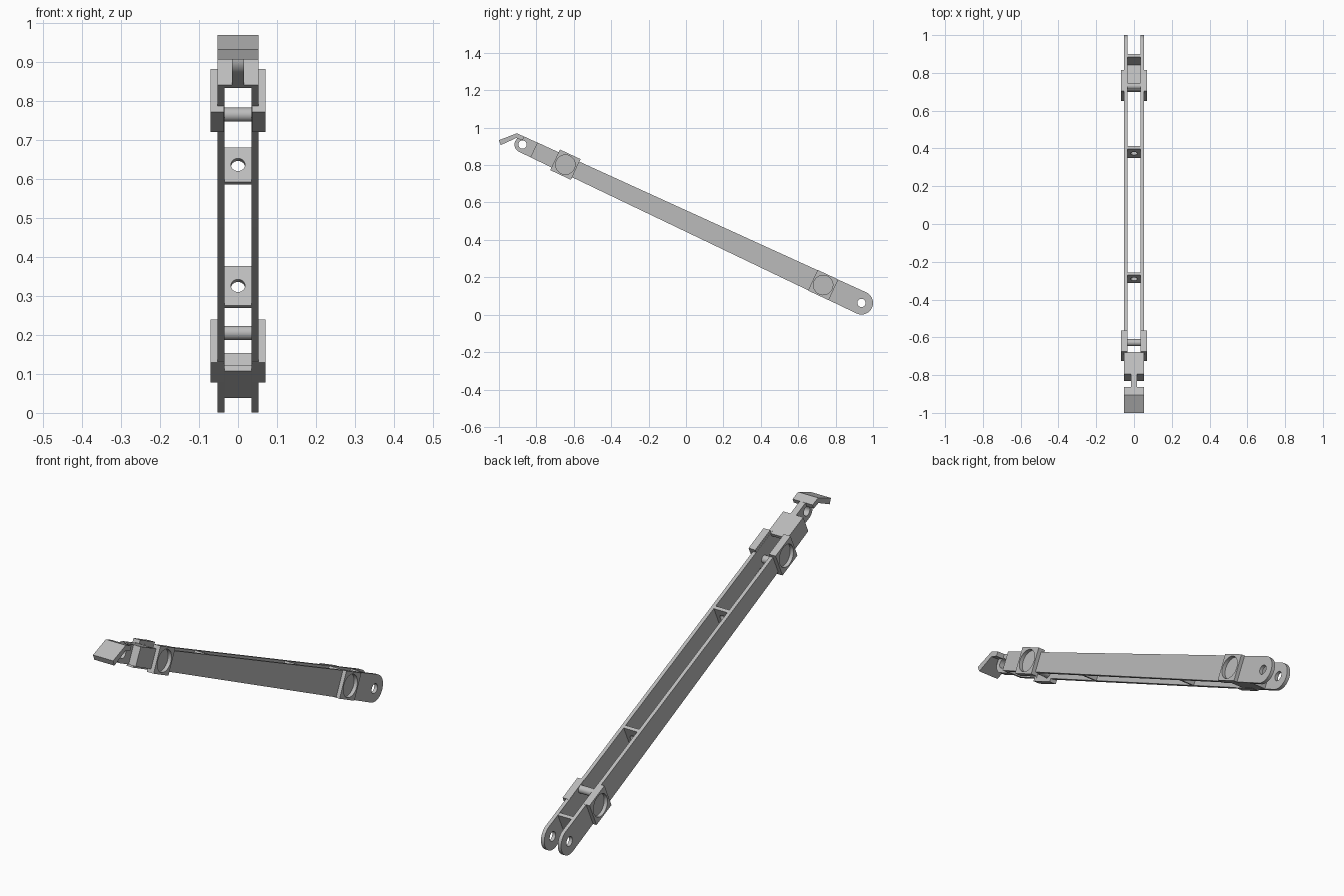
import bpy, bmesh, math

cube = bpy.data.objects.get("Cube")
if cube:
    bpy.data.objects.remove(cube, do_unlink=True)

steel = bpy.data.materials.new("grey_metal")
steel.use_nodes = True
GREY = (0.5, 0.5, 0.5, 1)
steel.diffuse_color = GREY
steel.node_tree.nodes["Principled BSDF"].inputs["Base Color"].default_value = GREY

# The arm slopes up towards the front: u runs along it, v across it
SLOPE = math.radians(25.04)
C, S = math.cos(SLOPE), math.sin(SLOPE)
REAR_Y, REAR_Z = 0.938, 0.063
INNER, OUTER, HUB_X = 0.035, 0.052, 0.07
T = 0.016
FORK_U, TIP_U = 1.932, 2.0


def place(x, u, v):
    return (x, REAR_Y - C * u + S * v, REAR_Z + S * u + C * v)


def half(u):
    """Half depth of the tapering arm."""
    return 0.062 - 0.0095 * u


def arc(u, v, r, a0=0, a1=360, n=32):
    steps = n if a1 - a0 == 360 else n + 1
    angles = [math.radians(a0 + (a1 - a0) * i / n) for i in range(steps)]
    return [(u + r * math.cos(a), v + r * math.sin(a)) for a in angles]


def box(u0, u1, v0, v1):
    return [(u0, v0), (u1, v0), (u1, v1), (u0, v1)]


def finish(name, bm):
    bmesh.ops.recalc_face_normals(bm, faces=bm.faces)
    mesh = bpy.data.meshes.new(name)
    bm.to_mesh(mesh)
    bm.free()
    mesh.materials.append(steel)
    ob = bpy.data.objects.new(name, mesh)
    bpy.context.collection.objects.link(ob)
    bpy.ops.object.select_all(action="DESELECT")
    ob.select_set(True)
    bpy.context.view_layer.objects.active = ob
    bpy.ops.object.shade_smooth_by_angle(angle=math.radians(30))
    return ob


def extrude(name, loops, axis, start, end):
    """Fill an outline (first loop) with holes (the others) and extrude it."""
    bm = bmesh.new()
    edges = []
    for loop in loops:
        verts = [bm.verts.new(axis(a, b, start)) for a, b in loop]
        edges += [bm.edges.new((verts[i - 1], verts[i])) for i in range(len(verts))]
    bmesh.ops.triangle_fill(bm, use_beauty=True, use_dissolve=False, edges=edges)
    ret = bmesh.ops.extrude_face_region(bm, geom=bm.faces[:])
    shift = [e - s for s, e in zip(axis(0, 0, start), axis(0, 0, end))]
    moved = [g for g in ret["geom"] if isinstance(g, bmesh.types.BMVert)]
    bmesh.ops.translate(bm, verts=moved, vec=shift)
    return finish(name, bm)


def side(name, loops, x0, x1):
    """Side profile in (u, v), extruded across the width."""
    return extrude(name, loops, lambda u, v, x: place(x, u, v), x0, x1)


def across(name, loops, u0, u1):
    """Cross-section in (x, v), extruded along the arm."""
    return extrude(name, loops, lambda x, v, u: place(x, u, v), u0, u1)


# Side plates with rounded rear lugs, and square hubs with round recesses
rail = arc(0, 0, half(0), 90, 270, 24) + [(FORK_U, -half(FORK_U)), (FORK_U, half(FORK_U))]
HUB = 0.061
for label, s in (("left", 1), ("right", -1)):
    side(label + "_rail", [rail, arc(0, 0, 0.022)], s * INNER, s * OUTER)
    for end, u in (("rear", 0.226), ("front", 1.747)):
        square = box(u - HUB, u + HUB, -HUB, HUB)
        name = label + "_" + end + "_hub"
        side(name, [square, arc(u, 0, 0.052)], s * OUTER, s * HUB_X)
        side(name + "_backing", [square], s * (INNER + 0.0005), s * (OUTER + 0.0005))

# Pierced webs between the side plates
for name, u in (("rear_web", 0.623), ("front_web", 1.357)):
    h = half(u)
    across(name, [box(-INNER, INNER, -h, h), arc(0, 0, 0.018)], u - T, u)

# Rear bulkhead and floor
across("rear_bulkhead", [box(-INNER, INNER, -0.06, 0.06)], 0.071, 0.087)
side("rear_floor", [box(0.075, 0.235, -0.06, -0.044)], -INNER, INNER)

# Cross pins
for name, u, v in (("rear_pin", 0.249, 0.041), ("front_pin", 1.716, -0.026)):
    side(name, [arc(u, v, 0.018, n=24)], -INNER, INNER)

# Front bulkhead and top cover
h = half(FORK_U)
across("front_bulkhead", [box(-OUTER, OUTER, -h, h)], FORK_U - T, FORK_U + 0.001)
side("front_cover", [box(1.804, FORK_U, h - T, h + 0.0005)], -OUTER, OUTER)

# Narrow tongue with an eye
h = half(TIP_U)
tongue = [(FORK_U, h), (FORK_U, -h)] + arc(TIP_U, 0, h, -90, 90, 24)
side("front_tongue", [tongue, arc(TIP_U, 0, 0.022)], -0.015, 0.015)

# Bent hook plate on the tongue
hook = [(-1.0, 0.933), (-0.905, 0.970), (-0.864, 0.952), (-0.873, 0.932),
        (-0.907, 0.945), (-0.990, 0.907)]
extrude("front_hook", [hook], lambda y, z, x: (x, y, z), -OUTER, OUTER)
